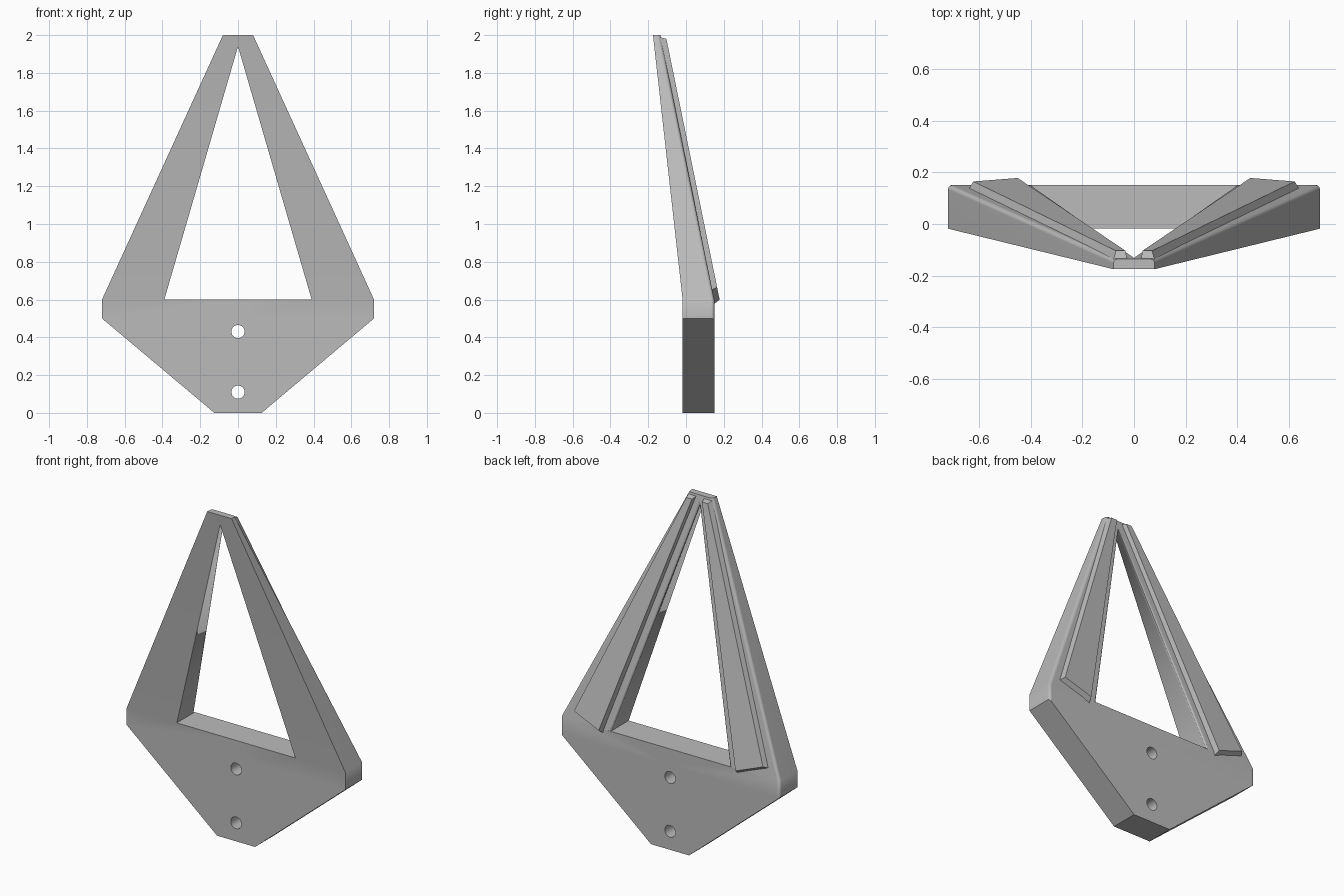
import bpy, bmesh
from math import radians

old = bpy.data.objects.get("Cube")
if old:
    bpy.data.objects.remove(old)

grey = bpy.data.materials.new("plain_grey")
grey.use_nodes = True
GREY = (0.5, 0.5, 0.5, 1)
grey.diffuse_color = GREY
grey.node_tree.nodes["Principled BSDF"].inputs["Base Color"].default_value = GREY

FOLD, TOP = 0.6, 2.0


def front_y(z):
    return -0.018 - 0.112 * max(0, z - FOLD)


def back_y(z):
    return 0.15 - 0.204 * max(0, z - FOLD)


def finish(name, bm):
    bmesh.ops.recalc_face_normals(bm, faces=bm.faces)
    mesh = bpy.data.meshes.new(name)
    bm.to_mesh(mesh)
    bm.free()
    mesh.materials.append(grey)
    obj = bpy.data.objects.new(name, mesh)
    bpy.context.collection.objects.link(obj)
    return obj


def add_mirror(obj):
    mod = obj.modifiers.new("mirror", "MIRROR")
    mod.use_clip = True


def smooth(obj):
    bpy.ops.object.select_all(action="DESELECT")
    obj.select_set(True)
    bpy.context.view_layer.objects.active = obj
    bpy.ops.object.shade_smooth_by_angle(angle=radians(30))


# Frame: half outline, lower plate, fold band and one leaning leg
points = {
    "base_mid": (0, 0), "base": (0.125, 0), "low": (0.72, 0.5), "low_mid": (0, 0.5),
    "fold": (0.72, FOLD), "inner": (0.39, FOLD), "fold_mid": (0, FOLD),
    "tip": (0.08, TOP), "tip_mid": (0, TOP), "apex": (0, 1.94),
}
panels = [
    ("base_mid", "base", "low", "low_mid"),
    ("low_mid", "low", "fold", "inner", "fold_mid"),
    ("inner", "fold", "tip", "tip_mid", "apex"),
]
rim = ["base_mid", "base", "low", "fold", "tip", "tip_mid"]
opening = ["fold_mid", "inner", "apex"]

bm = bmesh.new()
front = {k: bm.verts.new((x, front_y(z), z)) for k, (x, z) in points.items()}
back = {k: bm.verts.new((x, back_y(z), z)) for k, (x, z) in points.items()}
for panel in panels:
    bm.faces.new([front[k] for k in panel])
    bm.faces.new([back[k] for k in reversed(panel)])
for path in (rim, opening):
    for a, b in zip(path, path[1:]):
        bm.faces.new((front[a], back[a], back[b], front[b]))
bmesh.ops.recalc_face_normals(bm, faces=bm.faces)

# Softened rear edges of the leg
soft = [bm.edges.get((back[a], back[b]))
        for a, b in (("low", "fold"), ("fold", "tip"), ("inner", "apex"))]
bmesh.ops.bevel(bm, geom=soft, offset=0.016, segments=3, profile=0.5, affect="EDGES")
frame = finish("frame", bm)
add_mirror(frame)

# Two mounting holes through the plate
bm = bmesh.new()
for z in (0.11, 0.43):
    ring = bmesh.ops.create_circle(bm, cap_ends=True, radius=0.035, segments=32)["verts"]
    for v in ring:
        v.co = (v.co.x, -0.3, v.co.y + z)
    face = ring[0].link_faces[0]
    moved = bmesh.ops.extrude_face_region(bm, geom=[face], use_keep_orig=True)["geom"]
    for v in moved:
        if isinstance(v, bmesh.types.BMVert):
            v.co.y = 0.4
cutter = finish("hole_cutter", bm)
cutter.hide_render = True
cutter.hide_viewport = True
cut = frame.modifiers.new("holes", "BOOLEAN")
cut.object = cutter
cut.operation = "DIFFERENCE"
smooth(frame)
weighted = frame.modifiers.new("weighted_normals", "WEIGHTED_NORMAL")
weighted.keep_sharp = True

# Raised pads on the rear of the legs, with sloping sides
raised = [(0.45, 0.60), (0.622, 0.665), (0.07, 1.98), (0.033, 1.98)]
footing = [(0.44, 0.575), (0.642, 0.65), (0.08, 1.99), (0.026, 1.99)]


def rear_plane(z, lift):
    return 0.15 - 0.204 * (z - FOLD) + lift


bm = bmesh.new()
outer = [bm.verts.new((x, rear_plane(z, 0.028), z)) for x, z in raised]
base = [bm.verts.new((x, rear_plane(z, -0.008), z)) for x, z in footing]
bm.faces.new(outer)
bm.faces.new(base)
for i in range(4):
    j = (i + 1) % 4
    bm.faces.new((base[i], base[j], outer[j], outer[i]))
pads = finish("leg_pads", bm)
add_mirror(pads)
